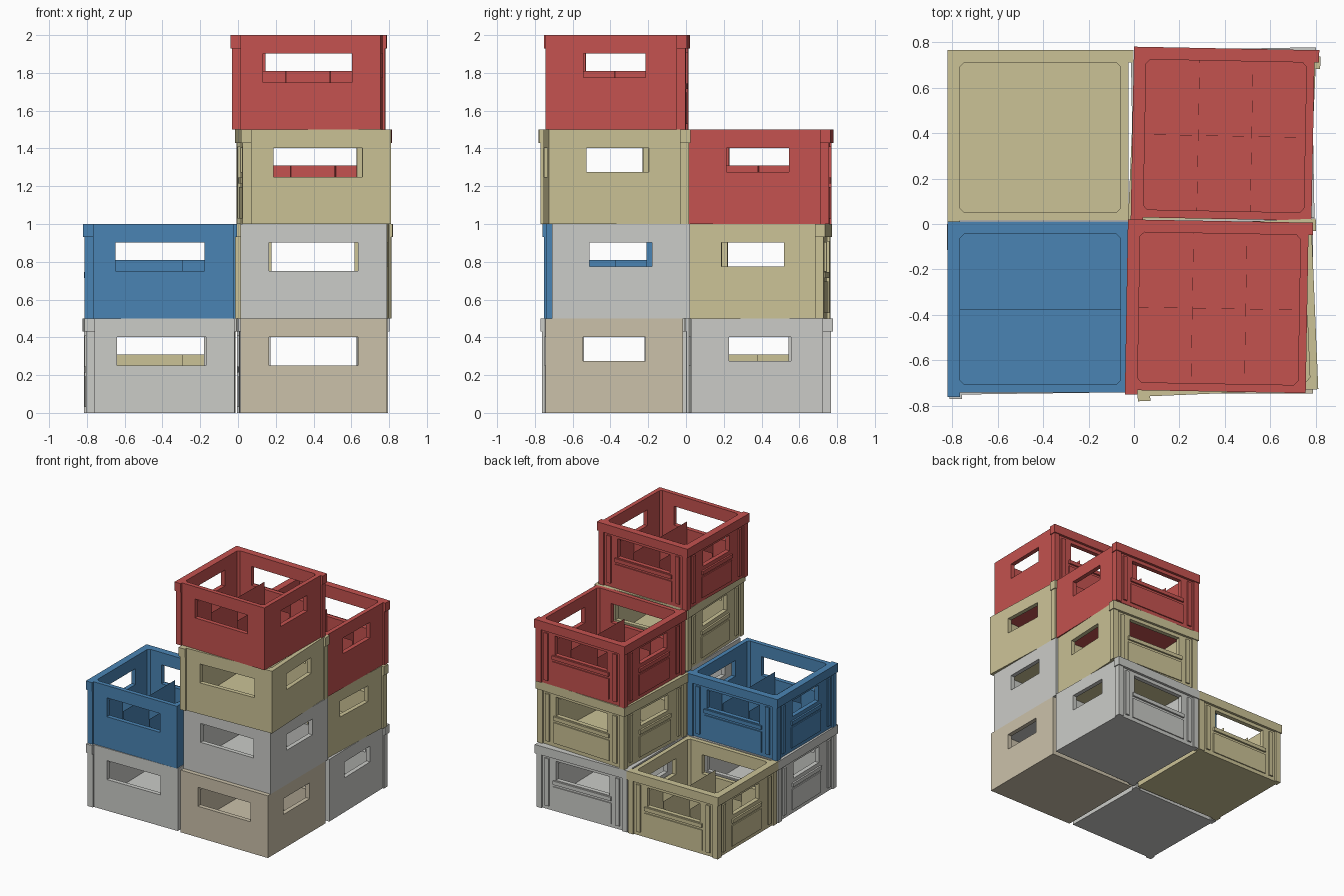
import bpy, bmesh, math
from mathutils import Matrix

if "Cube" in bpy.data.objects:
    bpy.data.objects.remove(bpy.data.objects["Cube"])

HX, HY, H = 0.3875, 0.365, 0.5      # crate body half sizes and height
WALL, RIM = 0.035, 0.02


def material(name, rgb):
    m = bpy.data.materials.new(name)
    lin = [((c / 255 + 0.055) / 1.055) ** 2.4 for c in rgb]
    m.diffuse_color = (*lin, 1)
    m.use_nodes = True
    m.node_tree.nodes["Principled BSDF"].inputs["Base Color"].default_value = m.diffuse_color
    return m


MATS = {
    "red": material("red", (196, 82, 79)),
    "blue": material("blue", (74, 132, 180)),
    "tan": material("tan", (203, 194, 150)),
    "grey": material("light grey", (203, 204, 200)),
    "beige": material("beige", (203, 193, 170)),
}


def box(bm, x0, x1, y0, y1, z0, z1):
    m = Matrix.Translation(((x0 + x1) / 2, (y0 + y1) / 2, (z0 + z1) / 2))
    m = m @ Matrix.Diagonal((abs(x1 - x0), abs(y1 - y0), abs(z1 - z0), 1))
    return bmesh.ops.create_cube(bm, size=1, matrix=m)["verts"]


def to_mesh(bm, name):
    me = bpy.data.meshes.new(name)
    bm.to_mesh(me)
    bm.free()
    return me


def add(name, me):
    ob = bpy.data.objects.new(name, me)
    bpy.context.collection.objects.link(ob)
    return ob


def make_shell():
    # open box with chamfered inside corners and a hand hole in each wall
    bm = bmesh.new()
    box(bm, -HX, HX, -HY, HY, 0, H)
    ob = add("shell", to_mesh(bm, "shell"))
    cutters = []
    bm = bmesh.new()
    box(bm, -HX + WALL, HX - WALL, -HY + WALL, HY - WALL, 0.03, H + 0.2)
    upright = [e for e in bm.edges if abs(e.verts[0].co.z - e.verts[1].co.z) > 0.1]
    bmesh.ops.bevel(bm, geom=upright, offset=0.018, segments=1, affect='EDGES')
    cutters.append(add("inside_cutter", to_mesh(bm, "inside_cutter")))
    for size in ((0.235, 1, 0.25), (0.165, 1, 0.275)):
        bm = bmesh.new()
        w, l, z = size
        if w > 0.2:
            box(bm, -w, w, -l, l, z, 0.402)
        else:
            box(bm, -l, l, -w, w, z, 0.402)
        cutters.append(add("window_cutter", to_mesh(bm, "window_cutter")))
    for c in cutters:
        c.hide_render = True
        mod = ob.modifiers.new("cut", 'BOOLEAN')
        mod.operation, mod.solver, mod.object = 'DIFFERENCE', 'EXACT', c
    dg = bpy.context.evaluated_depsgraph_get()
    me = bpy.data.meshes.new_from_object(ob.evaluated_get(dg))
    for o in cutters + [ob]:
        bpy.data.objects.remove(o)
    return me


def band(bm, out, z0, z1, w, full):
    # strip wrapping the left and back sides, ending in lugs on the plain sides
    x, y = HX + out, HY + out
    if full:
        box(bm, -x, -HX, -y, y, z0, z1)
        box(bm, -HX, x, HY, y, z0, z1)
    else:
        for s in (-1, 1):
            box(bm, -x, -HX, s * y, s * (HY - w), z0, z1)
            box(bm, s * x, s * (HX - w), HY, y, z0, z1)
    box(bm, -HX, -HX + w, -y, -HY, z0, z1)
    box(bm, HX, x, HY - w, HY, z0, z1)


def make_trim():
    bm = bmesh.new()
    band(bm, RIM, 0.43, H, WALL, True)          # top rim
    band(bm, 0.012, 0, 0.43, WALL, False)       # corner posts

    # raised ribs, ledge and lower panel on the two detailed sides
    def relief(put, half, win):
        for s in (-1, 1):
            put(s * (half - 0.095), s * (half - 0.06), 0.03, 0.41, 0.012)
        put(-win - 0.02, win + 0.02, 0.215, 0.245, 0.014)
        put(-win - 0.02, win + 0.02, 0.03, 0.195, 0.008)

    relief(lambda a, b, z0, z1, d: box(bm, a, b, HY, HY + d, z0, z1), HX, 0.235)
    relief(lambda a, b, z0, z1, d: box(bm, -HX - d, -HX, a, b, z0, z1), HY, 0.165)
    return to_mesh(bm, "trim")


def make_dividers():
    # thin sheets making 3 x 2 cells
    bm = bmesh.new()
    x, y, t = HX - WALL, HY - WALL, 0.0005
    box(bm, -x, x, -t, t, 0.03, 0.31)
    for s in (-1, 1):
        box(bm, s * x / 3 - t, s * x / 3 + t, -y, y, 0.03, 0.31)
    return to_mesh(bm, "dividers")


SHELL, TRIM, DIVIDERS = make_shell(), make_trim(), make_dividers()

# colour, x, y, level, turn in degrees, trim on left and back, dividers
CRATES = [
    ("grey", -0.41, -0.38, 0, 0.8, True, False),
    ("blue", -0.4125, -0.375, 1, 0, True, True),
    ("tan", -0.4125, 0.38, 0, 0, True, True),
    ("beige", 0.40, -0.38, 0, 0, False, False),
    ("grey", 0.40, -0.345, 1, 0, False, False),
    ("tan", 0.408, -0.378, 2, 2.4, True, False),
    ("red", 0.374, -0.372, 3, -1.0, True, True),
    ("grey", 0.40, 0.385, 0, 1.0, True, False),
    ("tan", 0.397, 0.37, 1, -2.5, True, False),
    ("red", 0.40, 0.387, 2, -1.1, True, True),
]

for i, (col, x, y, level, turn, trim, div) in enumerate(CRATES, 1):
    parts = [("crate", SHELL)]
    if trim:
        parts.append(("crate_trim", TRIM))
    if div:
        parts.append(("crate_dividers", DIVIDERS))
    for name, src in parts:
        me = src.copy()
        me.materials.clear()
        me.materials.append(MATS[col])
        ob = add(f"{col}_{name}_{i}", me)
        ob.location = (x, y, level * H)
        ob.rotation_euler.z = math.radians(turn)
